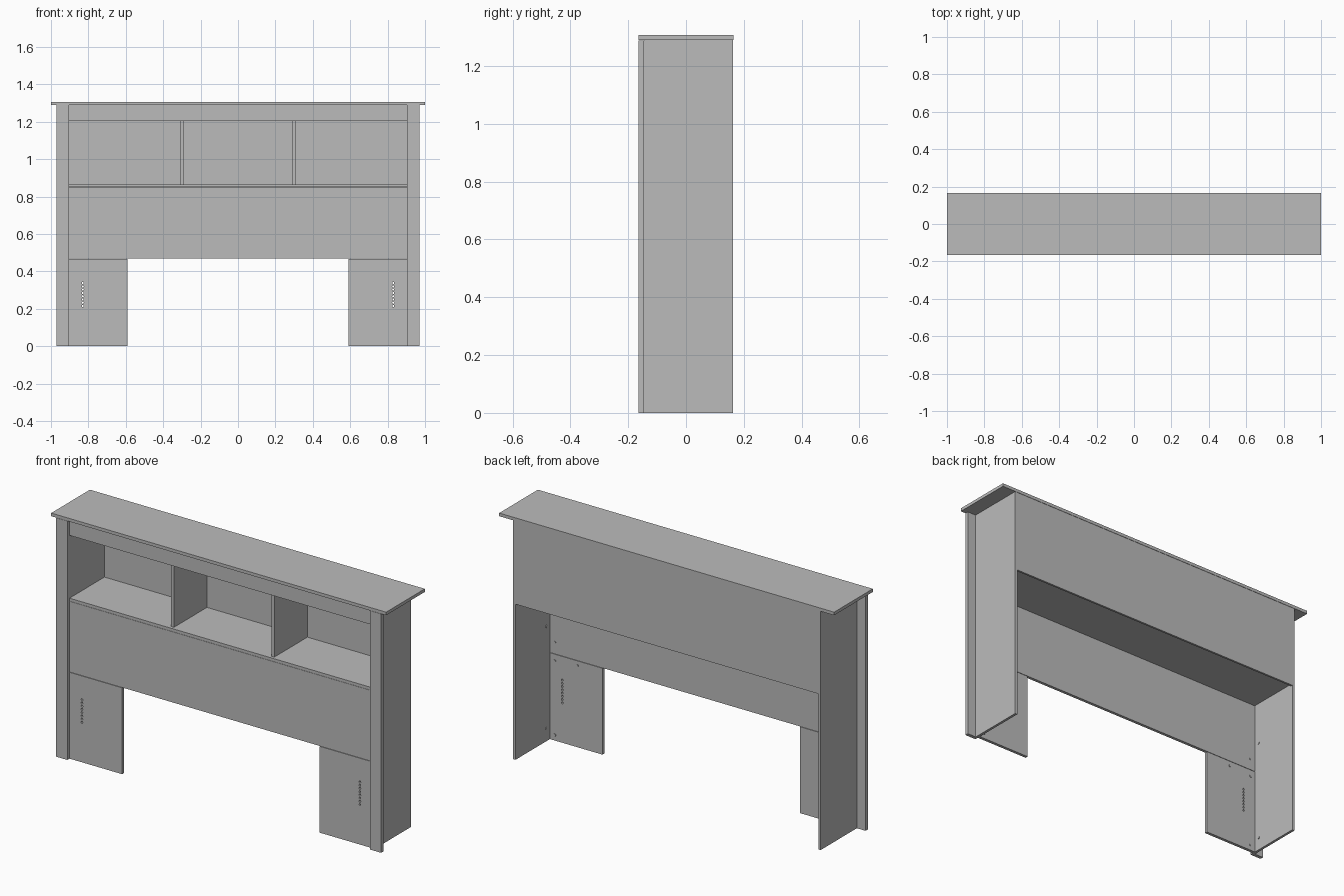
import bpy, math

if "Cube" in bpy.data.objects:
    bpy.data.objects.remove(bpy.data.objects["Cube"])

wood = bpy.data.materials.new("grey wood")
wood.diffuse_color = (0.5, 0.5, 0.5, 1)
wood.use_nodes = True
wood.node_tree.nodes["Principled BSDF"].inputs["Base Color"].default_value = wood.diffuse_color


def board(name, x, y, z):
    """Box spanning the given (min, max) ranges."""
    bpy.ops.mesh.primitive_cube_add(size=1, location=[(a + b) / 2 for a, b in (x, y, z)])
    o = bpy.context.object
    o.name = name
    o.scale = [b - a for a, b in (x, y, z)]
    bpy.ops.object.transform_apply(location=False, rotation=False, scale=True)
    o.data.materials.append(wood)
    return o


def disc(name, loc, r, depth, axis):
    rot = (math.pi / 2, 0, 0) if axis == "y" else (0, math.pi / 2, 0)
    bpy.ops.mesh.primitive_cylinder_add(vertices=12, radius=r, depth=depth,
                                        location=loc, rotation=rot)
    o = bpy.context.object
    o.name = name
    o.data.materials.append(wood)
    return o


def span(s, a, b):
    return (a, b) if s > 0 else (-b, -a)


INNER = 0.904            # inner face of side panels
FRONT = (-0.146, -0.13)  # recessed front boards

# top board
board("top_board", (-1, 1), (-0.165, 0.165), (1.29, 1.307))

# front boards, shelf and back
board("header_rail", (-INNER, INNER), FRONT, (1.205, 1.29))
board("front_panel", (-INNER, INNER), FRONT, (0.468, 0.849))
board("shelf", (-INNER, INNER), (-0.146, 0.152), (0.85, 0.866))
board("back_panel", (-INNER, INNER), (0.152, 0.163), (0.84, 1.29))

for s, side in ((-1, "left"), (1, "right")):
    board(side + "_stile", span(s, INNER, 0.97), (-0.165, -0.146), (0, 1.289))
    board(side + "_side_panel", span(s, INNER, 0.918), (-0.146, 0.163), (0, 1.29))
    board(side + "_divider", span(s, 0.292, 0.308), (-0.13, 0.152), (0.866, 1.29))

    # leg panel with a column of bolt holes
    leg = board(side + "_leg_panel", span(s, 0.59, INNER), FRONT, (0, 0.466))
    holes = [disc(side + "_hole_cutter", (s * 0.83, -0.138, 0.215 + i * 0.0175),
                  0.0055, 0.05, "y") for i in range(8)]
    bpy.ops.object.select_all(action="DESELECT")
    for h in holes:
        h.select_set(True)
    bpy.context.view_layer.objects.active = holes[0]
    bpy.ops.object.join()
    cutter = holes[0]
    mod = leg.modifiers.new("bolt holes", "BOOLEAN")
    mod.object = cutter
    mod.solver = "EXACT"
    bpy.context.view_layer.objects.active = leg
    bpy.ops.object.modifier_apply(modifier=mod.name)
    bpy.data.objects.remove(cutter, do_unlink=True)

    # fastener heads on the inside faces
    for x, z in ((0.875, 0.53), (0.875, 0.43), (0.74, 0.44), (0.875, 0.03)):
        disc(side + "_front_fastener", (s * x, -0.129, z), 0.007, 0.004, "y")
    for z in (0.07, 0.62):
        disc(side + "_side_fastener", (s * 0.903, -0.10, z), 0.007, 0.004, "x")
